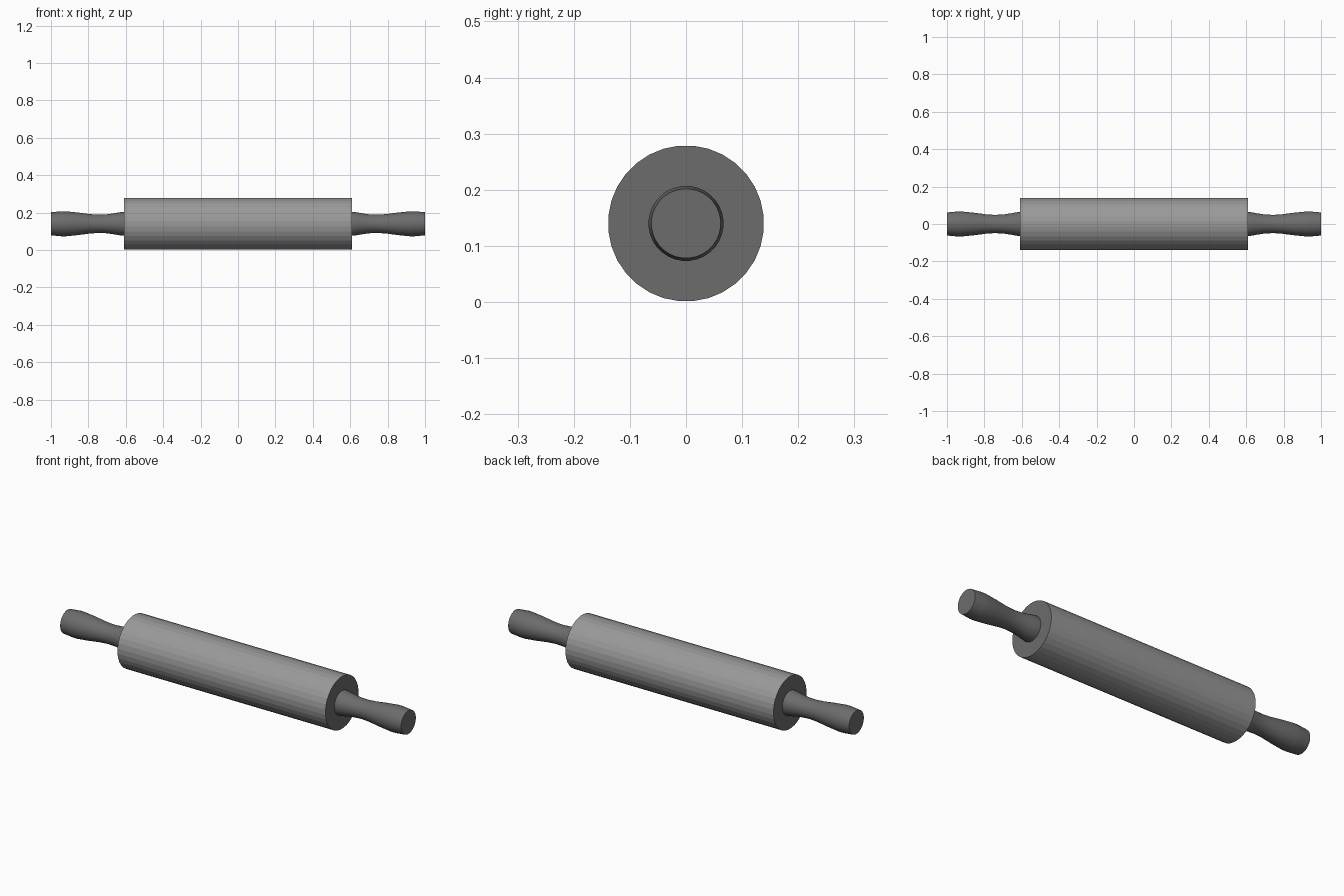
import bpy, bmesh, math

if "Cube" in bpy.data.objects:
    bpy.data.objects.remove(bpy.data.objects["Cube"])

AXIS_Z = 0.14
SIDES = 32


def material(name, value):
    m = bpy.data.materials.new(name)
    m.diffuse_color = (value, value, value, 1)
    m.use_nodes = True
    m.node_tree.nodes["Principled BSDF"].inputs["Base Color"].default_value = m.diffuse_color
    return m


light = material("light grey", 0.32)
dark = material("dark grey", 0.15)


def turned(name, profile, mats, smooth=False):
    """Closed solid turned around the x axis from (x, radius) points."""
    bm = bmesh.new()
    rings = []
    for x, r in profile:
        ring = []
        for i in range(SIDES):
            a = 2 * math.pi * (i + 0.5) / SIDES
            ring.append(bm.verts.new((x, r * math.cos(a), AXIS_Z + r * math.sin(a))))
        rings.append(ring)
    for a, b in zip(rings, rings[1:]):
        for i in range(SIDES):
            j = (i + 1) % SIDES
            bm.faces.new((a[i], a[j], b[j], b[i]))
    bm.faces.new(rings[0])
    bm.faces.new(rings[-1])
    bmesh.ops.recalc_face_normals(bm, faces=bm.faces)
    for f in bm.faces:
        cap = len(f.verts) > 4
        f.material_index = len(mats) - 1 if cap else 0
        f.smooth = smooth and not cap
    me = bpy.data.meshes.new(name)
    bm.to_mesh(me)
    bm.free()
    for m in mats:
        me.materials.append(m)
    ob = bpy.data.objects.new(name, me)
    bpy.context.collection.objects.link(ob)
    return ob


# Main roller: light barrel with dark ends
turned("roller", [(-0.61, 0.139), (0.61, 0.139)], [light, dark])

# Waisted handles on both ends
handle = [(0.60, 0.064), (0.62, 0.064), (0.66, 0.057), (0.70, 0.051),
          (0.745, 0.049), (0.79, 0.052), (0.86, 0.061), (0.92, 0.067),
          (0.945, 0.067), (1.0, 0.062)]
for side, s in (("right", 1), ("left", -1)):
    turned(side + "_handle", [(s * x, r) for x, r in handle], [dark], True)
